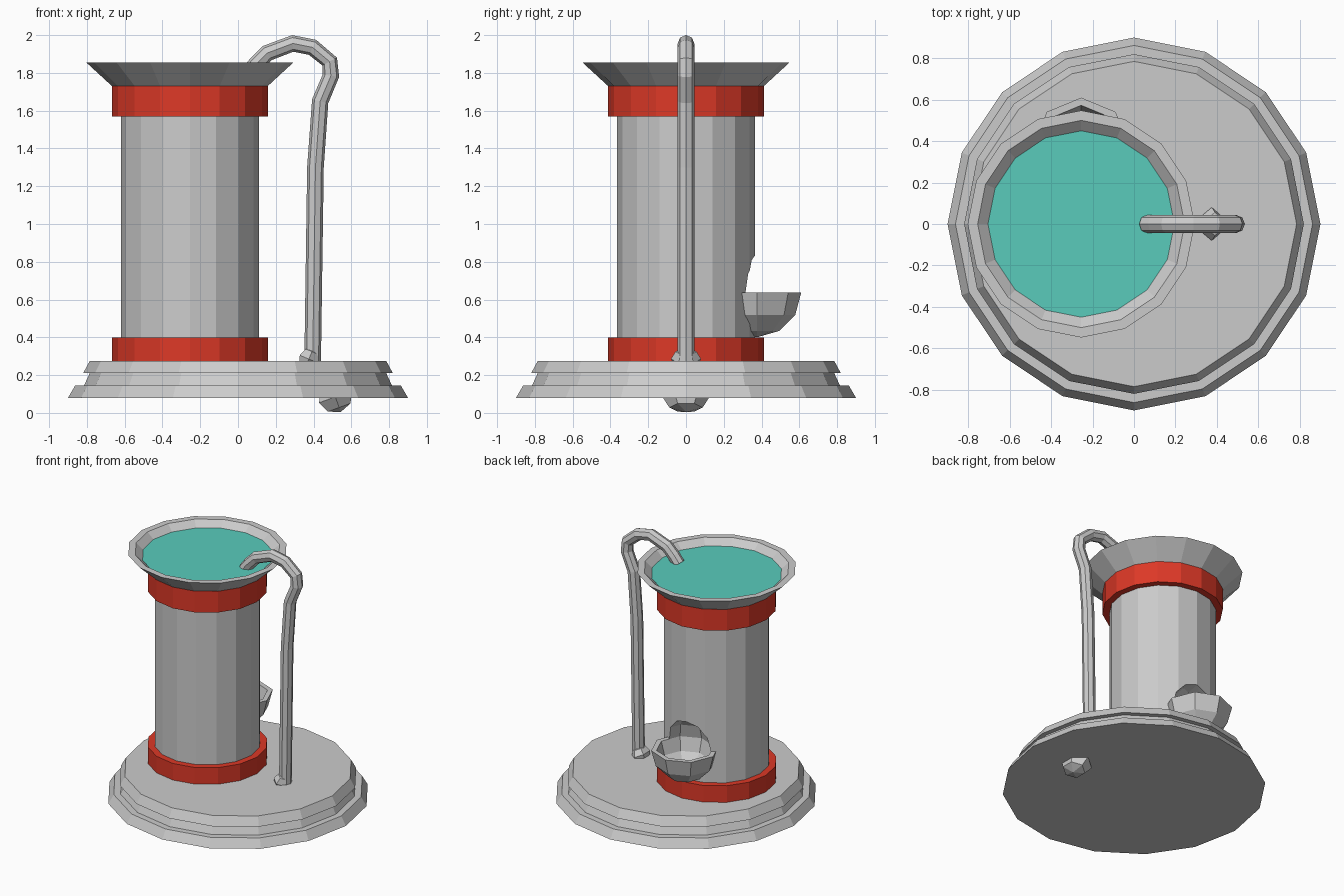
import bpy, bmesh, math
from mathutils import Vector, Matrix

if "Cube" in bpy.data.objects:
    bpy.data.objects.remove(bpy.data.objects["Cube"])

CX = -0.255  # column axis


def make(name, bm, color=None):
    bmesh.ops.recalc_face_normals(bm, faces=bm.faces)
    me = bpy.data.meshes.new(name)
    bm.to_mesh(me)
    bm.free()
    ob = bpy.data.objects.new(name, me)
    bpy.context.collection.objects.link(ob)
    if color:
        mat = bpy.data.materials.new(name + "_colour")
        mat.diffuse_color = color
        mat.use_nodes = True
        mat.node_tree.nodes["Principled BSDF"].inputs["Base Color"].default_value = mat.diffuse_color
        me.materials.append(mat)
    return ob


def skin(bm, rings):
    """Join vertex rings with quads and cap both ends."""
    n = len(rings[0])
    for a, b in zip(rings, rings[1:]):
        for i in range(n):
            j = (i + 1) % n
            bm.faces.new((a[i], a[j], b[j], b[i]))
    bm.faces.new(rings[0])
    bm.faces.new(rings[-1])


def lathe(name, profile, x=0, y=0, n=16, color=None):
    bm = bmesh.new()
    skin(bm, [[bm.verts.new((x + r * math.cos(2 * math.pi * i / n),
                             y + r * math.sin(2 * math.pi * i / n), z))
               for i in range(n)] for r, z in profile])
    return make(name, bm, color)


def blob(name, loc, size, tilt):
    bm = bmesh.new()
    m = Matrix.Translation(loc) @ Matrix.Rotation(tilt, 4, 'Y') @ Matrix.Diagonal((*size, 1))
    bmesh.ops.create_uvsphere(bm, u_segments=6, v_segments=4, radius=1, matrix=m)
    return make(name, bm)


# Stepped round base
lathe("stepped_base", [(0.9, 0.08), (0.862, 0.145), (0.815, 0.145),
                       (0.785, 0.21), (0.82, 0.21), (0.785, 0.275)])

# Column and its two red bands
column = lathe("column", [(0.365, 0.27), (0.365, 1.72)], CX)
RED = (0.72, 0.04, 0.02, 1)
for name, z0, z1 in (("lower_band", 0.275, 0.40), ("upper_band", 1.57, 1.73)):
    lathe(name, [(0.413, z0), (0.413, z1)], CX, color=RED)

# Flared top basin with water
lathe("top_basin", [(0.41, 1.728), (0.548, 1.855), (0.5, 1.855), (0.44, 1.80)], CX)
lathe("water", [(0.40, 1.79), (0.45, 1.811)], CX, color=(0.1, 0.6, 0.5, 1))

# Small half-round bowl on the back
R, BY, BZ = 0.235, 0.375, 0.637
bowl = lathe("side_bowl", [(R * math.cos(a), BZ - R * math.sin(a))
                           for a in map(math.radians, (0, 30, 60, 88))], CX, BY, 8)

# Spherical hollow carved through the bowl and the column niche
bm = bmesh.new()
bmesh.ops.create_uvsphere(bm, u_segments=8, v_segments=6, radius=0.198,
                          matrix=Matrix.Translation((CX, BY, BZ)))
cutter = make("hollow_cutter", bm)
cutter.hide_render = True
cutter.hide_viewport = True
for ob in (column, bowl):
    mod = ob.modifiers.new("hollow", 'BOOLEAN')
    mod.operation = 'DIFFERENCE'
    mod.solver = 'EXACT'
    mod.object = cutter

# Bent filler pipe swept along an x-z path
path = [Vector((x, 0, z)) for x, z in (
    (0.395, 0.26), (0.41, 1.3), (0.435, 1.65), (0.492, 1.785), (0.485, 1.86),
    (0.395, 1.935), (0.29, 1.956), (0.155, 1.905), (0.10, 1.85), (0.06, 1.80))]
bm = bmesh.new()
rings = []
for i, p in enumerate(path):
    a = (p - path[max(i - 1, 0)]).normalized()
    b = (path[min(i + 1, len(path) - 1)] - p).normalized()
    t = (a + b).normalized()
    side = Vector((t.z, 0, -t.x))
    rings.append([bm.verts.new(p + 0.044 * (side * math.cos(k * math.pi / 4)
                                            + Vector((0, math.sin(k * math.pi / 4), 0))))
                  for k in range(8)])
skin(bm, rings)
make("filler_pipe", bm)

# Pipe fitting on the base and its nub below
blob("pipe_fitting", (0.375, 0, 0.285), (0.06, 0.08, 0.06), 0.4)
blob("underside_nub", (0.515, 0, 0.085), (0.105, 0.125, 0.085), -0.35)
